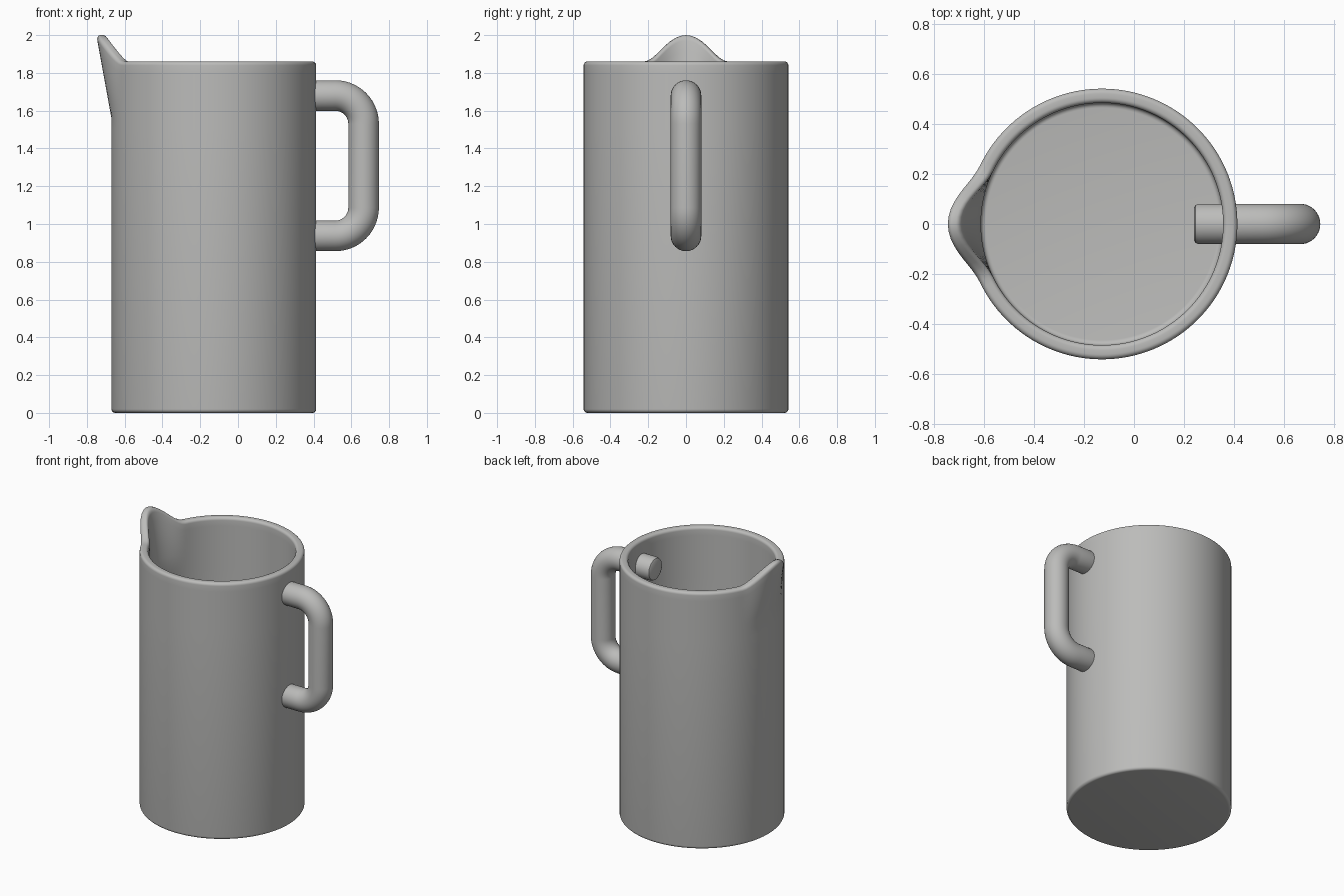
import bpy, bmesh, math

if "Cube" in bpy.data.objects:
    bpy.data.objects.remove(bpy.data.objects["Cube"])

CX, SEG = -0.128, 128
R_OUT, R_IN, TOP, FLOOR = 0.542, 0.485, 1.86, 0.05

grey = bpy.data.materials.new("light grey ceramic")
grey.diffuse_color = (0.5, 0.5, 0.49, 1)
grey.use_nodes = True
grey.node_tree.nodes["Principled BSDF"].inputs["Base Color"].default_value = grey.diffuse_color


def loft(name, rings):
    """Bridge closed rings of points and cap both ends."""
    bm = bmesh.new()
    loops = [[bm.verts.new(p) for p in ring] for ring in rings]
    n = len(loops[0])
    for a, b in zip(loops, loops[1:]):
        for i in range(n):
            j = (i + 1) % n
            bm.faces.new((a[i], a[j], b[j], b[i]))
    bm.faces.new(loops[0][::-1])
    bm.faces.new(loops[-1])
    bmesh.ops.recalc_face_normals(bm, faces=bm.faces)
    me = bpy.data.meshes.new(name)
    bm.to_mesh(me)
    bm.free()
    me.materials.append(grey)
    ob = bpy.data.objects.new(name, me)
    bpy.context.collection.objects.link(ob)
    bpy.context.view_layer.objects.active = ob
    ob.select_set(True)
    bpy.ops.object.shade_smooth_by_angle(angle=math.radians(35))
    ob.select_set(False)
    return ob


def arc(cx, cz, r, a0, a1, n=5):
    return [(cx + r * math.cos(math.radians(a0 + (a1 - a0) * i / n)),
             cz + r * math.sin(math.radians(a0 + (a1 - a0) * i / n))) for i in range(n + 1)]


# Jug body: turned profile, with the rim pulled up and out into a spout
B = 0.02
spout_z = [1.5, 1.56, 1.62, 1.68, 1.74, 1.8]
profile = arc(R_OUT - B, B, B, -90, 0)
profile += [(R_OUT, z) for z in spout_z]
profile += arc(R_OUT - B, TOP - B, B, 0, 90) + arc(R_IN + B, TOP - B, B, 90, 180)
profile += [(R_IN, z) for z in reversed(spout_z)]
profile += arc(R_IN - B, FLOOR + B, B, 0, -90)


def body_point(r, z, i):
    a = 2 * math.pi * i / SEG
    off = abs(a - math.pi)
    w = 0.5 * (1 + math.cos(math.pi * off / 0.45)) if off < 0.45 else 0
    t = w * max(0, (z - 1.56) / (TOP - 1.56))
    r += 0.08 * t
    return (CX + r * math.cos(a), r * math.sin(a), z + 0.14 * t)


loft("jug_body", [[body_point(r, z, i) for i in range(SEG)] for r, z in profile])

# Handle: round tube swept along a rounded D path, ends poking through the wall
HX, Z_LOW, Z_HIGH, HR, BEND, END = 0.665, 0.937, 1.68, 0.081, 0.15, 0.24
path = [(END, Z_HIGH, 90, HR - 0.018), (END + 0.006, Z_HIGH, 90, HR - 0.006),
        (END + 0.018, Z_HIGH, 90, HR)]
for z, a0, a1 in ((Z_HIGH - BEND, 90, 0), (Z_LOW + BEND, 0, -90)):
    pts = arc(HX - BEND, z, BEND, a0, a1, 14)
    path += [(x, pz, a0 + (a1 - a0) * i / 14, HR) for i, (x, pz) in enumerate(pts)]
path += [(END + 0.018, Z_LOW, -90, HR), (END + 0.006, Z_LOW, -90, HR - 0.006),
         (END, Z_LOW, -90, HR - 0.018)]


def handle_ring(x, z, ang, r, n=40):
    c, s = math.cos(math.radians(ang)), math.sin(math.radians(ang))
    return [(x + c * r * math.cos(t), r * math.sin(t), z + s * r * math.cos(t))
            for t in (2 * math.pi * i / n for i in range(n))]


loft("handle", [handle_ring(*p) for p in path])
